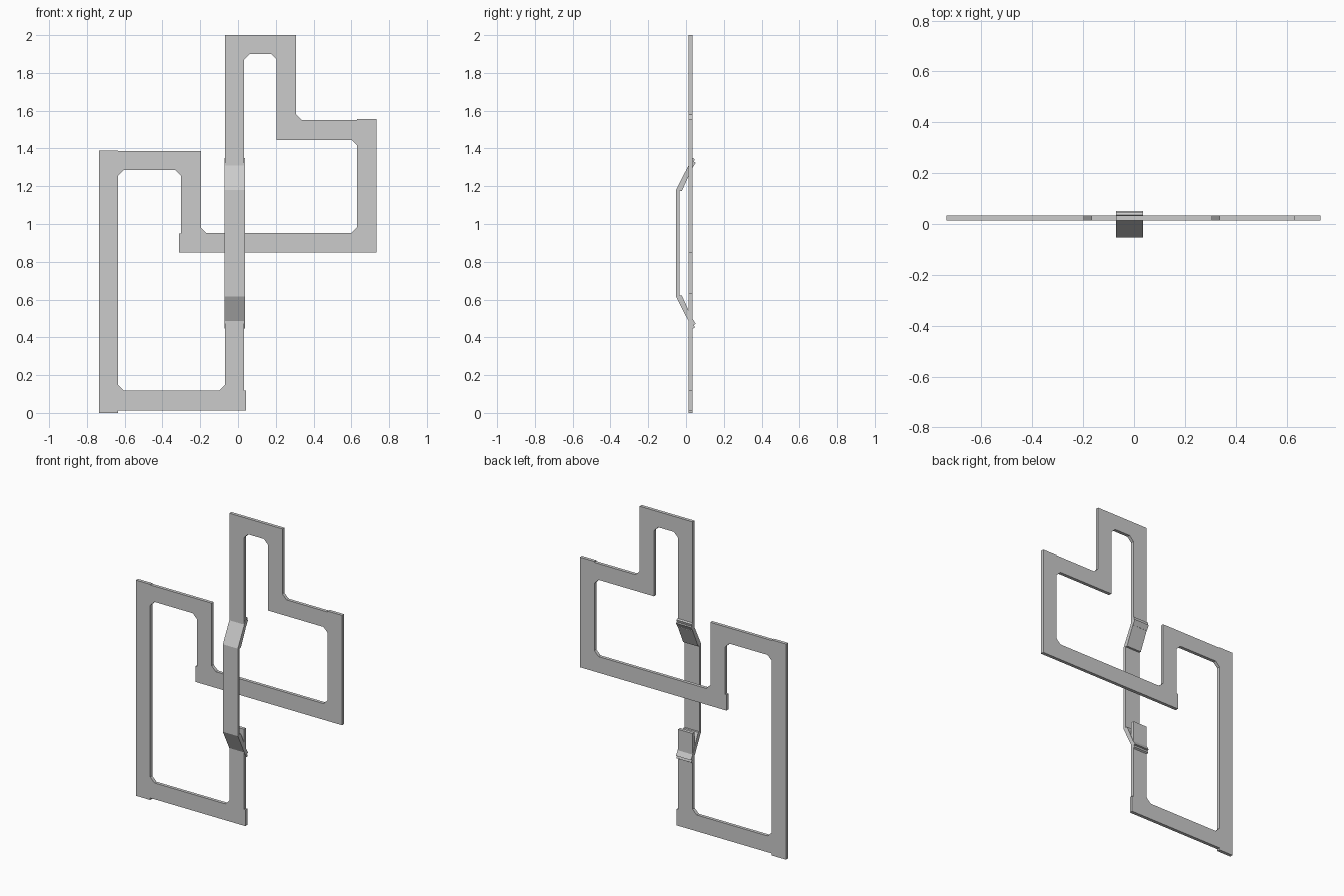
import bpy, bmesh
from mathutils import Vector

if "Cube" in bpy.data.objects:
    bpy.data.objects.remove(bpy.data.objects["Cube"])


def prism(name, points, push):
    """Extrude a closed planar outline along the push vector."""
    bm = bmesh.new()
    face = bm.faces.new([bm.verts.new(p) for p in points])
    ext = bmesh.ops.extrude_face_region(bm, geom=[face])
    moved = [v for v in ext["geom"] if isinstance(v, bmesh.types.BMVert)]
    bmesh.ops.translate(bm, verts=moved, vec=push)
    bmesh.ops.triangulate(bm, faces=[f for f in bm.faces if len(f.verts) > 4])
    bmesh.ops.recalc_face_normals(bm, faces=bm.faces)
    mesh = bpy.data.meshes.new(name)
    bm.to_mesh(mesh)
    bm.free()
    obj = bpy.data.objects.new(name, mesh)
    bpy.context.collection.objects.link(obj)
    return obj


def chamfered(corners, size=0.03):
    """Cut corners flagged with a third value."""
    out = []
    for i, c in enumerate(corners):
        p = Vector(c[:2])
        if len(c) == 3:
            for q in (corners[i - 1], corners[(i + 1) % len(corners)]):
                out.append(p + (Vector(q[:2]) - p).normalized() * size)
        else:
            out.append(p)
    return out


# Flat ribbon bent around both loops; inner corners (flag 1) are chamfered
outline = [
    (-0.07, 0.635), (-0.07, 0.118, 1), (-0.635, 0.118, 1), (-0.635, 1.285, 1),
    (-0.302, 1.285, 1), (-0.302, 0.95), (-0.312, 0.95), (-0.312, 0.848),
    (0.733, 0.848), (0.733, 1.556), (0.63, 1.556), (0.63, 1.55),
    (0.307, 1.55, 1), (0.307, 2.0), (-0.07, 2.0), (-0.07, 1.295),
    (0.033, 1.295), (0.033, 1.9, 1), (0.205, 1.9, 1), (0.205, 1.446),
    (0.63, 1.446, 1), (0.63, 0.952, 1), (-0.197, 0.952, 1), (-0.197, 1.386),
    (-0.635, 1.386), (-0.635, 1.39), (-0.737, 1.39), (-0.737, 0.0),
    (-0.635, 0.0), (-0.635, 0.013), (0.043, 0.013), (0.043, 0.118),
    (0.033, 0.118), (0.033, 0.635),
]
prism("flat_ribbon", [(x, 0.013, z) for x, z in chamfered(outline)], (0, 0.021, 0))

# Raised bridge over the crossing: half side profile, mirrored about its middle
mid = 0.898
half = [(-0.035, 0.277), (-0.022, 0.277), (0.03, 0.392), (0.052, 0.428),
        (0.041, 0.43), (0.046, 0.446), (0.036, 0.452), (0.012, 0.41),
        (-0.053, 0.282)]
profile = [(y, mid + d) for y, d in half] + [(y, mid - d) for y, d in reversed(half)]
prism("crossing_bridge", [(-0.071, y, z) for y, z in profile], (0.107, 0, 0))
